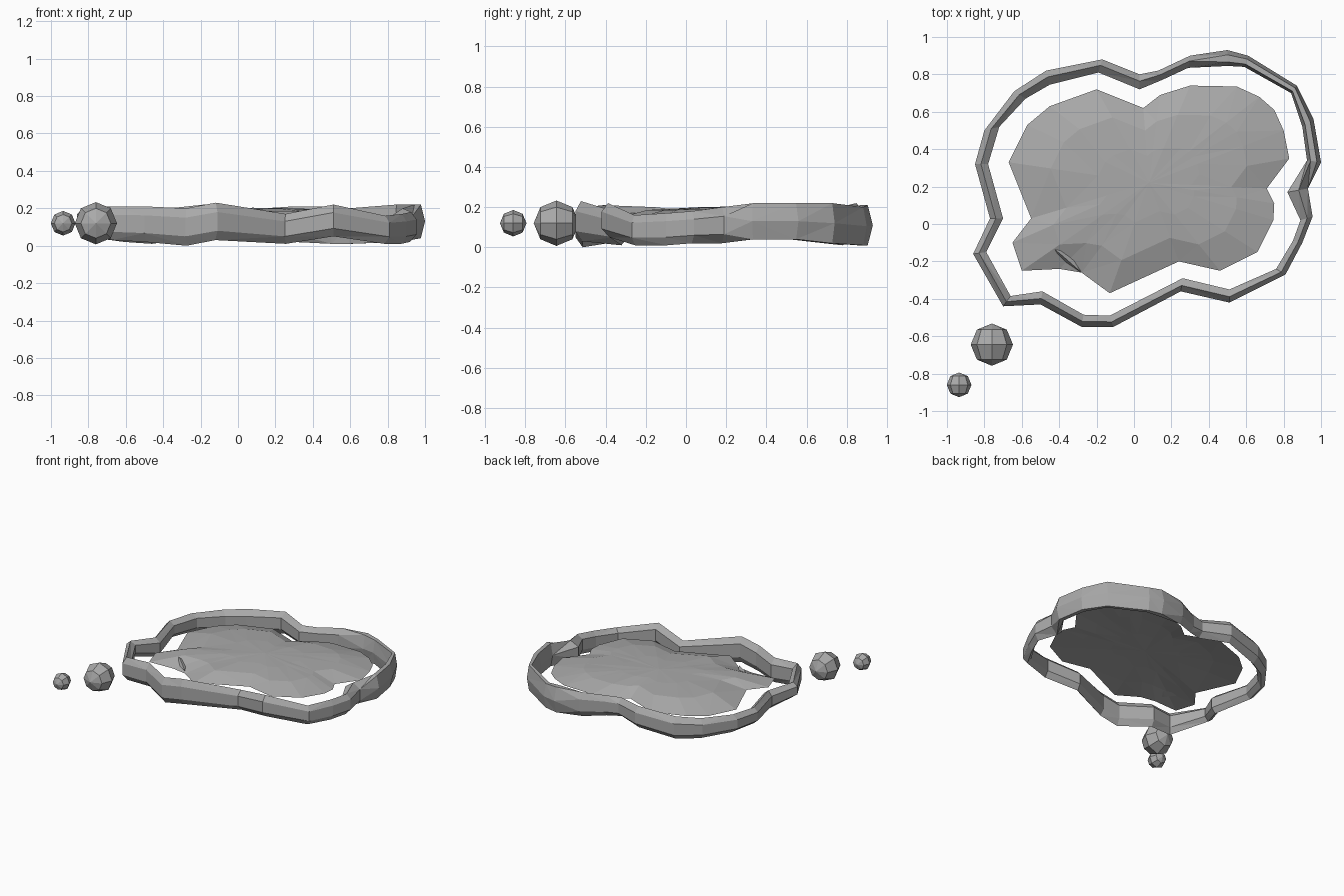
import bpy, bmesh, math, random
from mathutils import Vector

if "Cube" in bpy.data.objects:
    bpy.data.objects.remove(bpy.data.objects["Cube"])

random.seed(4)
grey = bpy.data.materials.new("mid_grey")
grey.diffuse_color = (0.4, 0.4, 0.4, 1)
grey.use_nodes = True
grey.node_tree.nodes["Principled BSDF"].inputs["Base Color"].default_value = grey.diffuse_color


def finish(name, bm):
    bmesh.ops.recalc_face_normals(bm, faces=bm.faces)
    mesh = bpy.data.meshes.new(name)
    bm.to_mesh(mesh)
    bm.free()
    mesh.materials.append(grey)
    obj = bpy.data.objects.new(name, mesh)
    bpy.context.collection.objects.link(obj)
    return obj


# Cloud-shaped rim: (outer x, outer y, inner x, inner y) at each bend
STATIONS = [
    (-.85, .32, -.78, .32), (-.80, .50, -.72, .52), (-.64, .71, -.58, .67),
    (-.47, .82, -.45, .745), (-.17, .88, -.19, .81), (.03, .80, .03, .72),
    (.13, .82, .15, .77), (.30, .90, .29, .835), (.50, .93, .50, .845),
    (.61, .90, .59, .84), (.87, .74, .84, .70), (.96, .56, .90, .52),
    (1.0, .33, .925, .34), (.93, .19, .82, .17), (.955, .04, .89, .02),
    (.90, -.10, .85, -.09), (.81, -.27, .76, -.24), (.51, -.42, .51, -.35),
    (.25, -.36, .26, -.29), (-.11, -.55, -.13, -.49), (-.28, -.55, -.27, -.485),
    (-.50, -.43, -.49, -.36), (-.70, -.44, -.66, -.385), (-.86, -.16, -.79, -.15),
    (-.77, .03, -.70, .03)]
# Underside and top heights of the rim, in hundredths, at each bend
BOTTOM = [5, 4, 2, 1, 5, 5, 4, 2, 1, 1, 2, 4, 4, 2, 2, 1, 1, 5, 1, 3, 0, 2, 3, 8, 3]
TOP = [18, 18, 18, 19, 22, 20, 20, 21, 21, 20, 22, 22, 22, 20, 18, 17, 16, 22, 17, 23, 20, 21, 21, 20, 18]
# Six-sided sections: (across 0 outer..1 inner, height -1..1)
FLAT_SIDED = [(0, -.5), (0, .5), (.45, 1), (1, .55), (1, -.5), (.55, -1)]
POINT_SIDED = [(0, 0), (.3, 1), (.75, 1), (1, 0), (.75, -1), (.3, -1)]

bm = bmesh.new()
loops = []
for k, (ox, oy, ix, iy) in enumerate(STATIONS):
    outer, inner = Vector((ox, oy, 0)), Vector((ix, iy, 0))
    mid, half = (TOP[k] + BOTTOM[k]) / 200, (TOP[k] - BOTTOM[k]) / 200
    loop = []
    for t, h in (POINT_SIDED if 8 <= k <= 12 else FLAT_SIDED):
        p = outer.lerp(inner, t)
        p.z = mid + half * h
        loop.append(bm.verts.new(p))
    loops.append(loop)
for a, b in zip(loops, loops[1:] + loops[:1]):
    for i in range(6):
        j = (i + 1) % 6
        bm.faces.new((a[i], a[j], b[j], b[i]))
bmesh.ops.triangulate(bm, faces=bm.faces)
finish("cloud_rim", bm)

# Thin cloud-shaped pad inside the rim, gently domed on top
OUTLINE = [
    (-.67, .33), (-.57, .53), (-.45, .63), (-.20, .72), (.05, .62), (.14, .69),
    (.30, .74), (.55, .735), (.67, .68), (.75, .61), (.80, .50), (.83, .35),
    (.71, .19), (.75, .11), (.745, .02), (.66, -.15), (.46, -.25), (.24, -.20),
    (-.13, -.37), (-.28, -.26), (-.40, -.24), (-.60, -.25), (-.65, -.10), (-.55, .03)]
cx, cy = 0.08, 0.22
n = len(OUTLINE)
bm = bmesh.new()
edge = [bm.verts.new((x, y, 0.135 + 0.01 * x + random.uniform(-.006, .006))) for x, y in OUTLINE]
for rises in ((.05, .063, .068), (.015, .022, .025)):
    rings = [edge]
    for s, rise in zip((.7, .36), rises):
        rings.append([bm.verts.new((cx + (x - cx) * s, cy + (y - cy) * s,
                                    0.135 + rise + random.uniform(-.004, .004) * s))
                      for x, y in OUTLINE])
    hub = bm.verts.new((cx, cy, 0.135 + rises[-1]))
    for a, b in zip(rings, rings[1:]):
        for i in range(n):
            j = (i + 1) % n
            bm.faces.new((a[i], a[j], b[j], b[i]))
    for i in range(n):
        bm.faces.new((rings[-1][i], rings[-1][(i + 1) % n], hub))
bmesh.ops.triangulate(bm, faces=bm.faces)
finish("cloud_pad", bm)

# Small steep fold near the front left of the pad
bm = bmesh.new()
a, b, top, low, back = [bm.verts.new(p) for p in (
    (-.54, -.04, .15), (-.28, -.26, .145), (-.40, -.155, .178),
    (-.425, -.165, .14), (-.37, -.12, .15))]
for f in ((a, top, low), (top, b, low), (a, back, top), (top, back, b), (a, low, back), (low, b, back)):
    bm.faces.new(f)
finish("pad_fold", bm)


# Two faceted balls trailing off the front left corner
def ball(name, x, y, r):
    bpy.ops.mesh.primitive_uv_sphere_add(segments=8, ring_count=4, radius=r,
                                         location=(x, y, .12), rotation=(math.pi / 2, 0, 0))
    obj = bpy.context.object
    obj.name = name
    obj.data.materials.append(grey)


ball("large_ball", -.76, -.645, .113)
ball("small_ball", -.935, -.86, .066)
